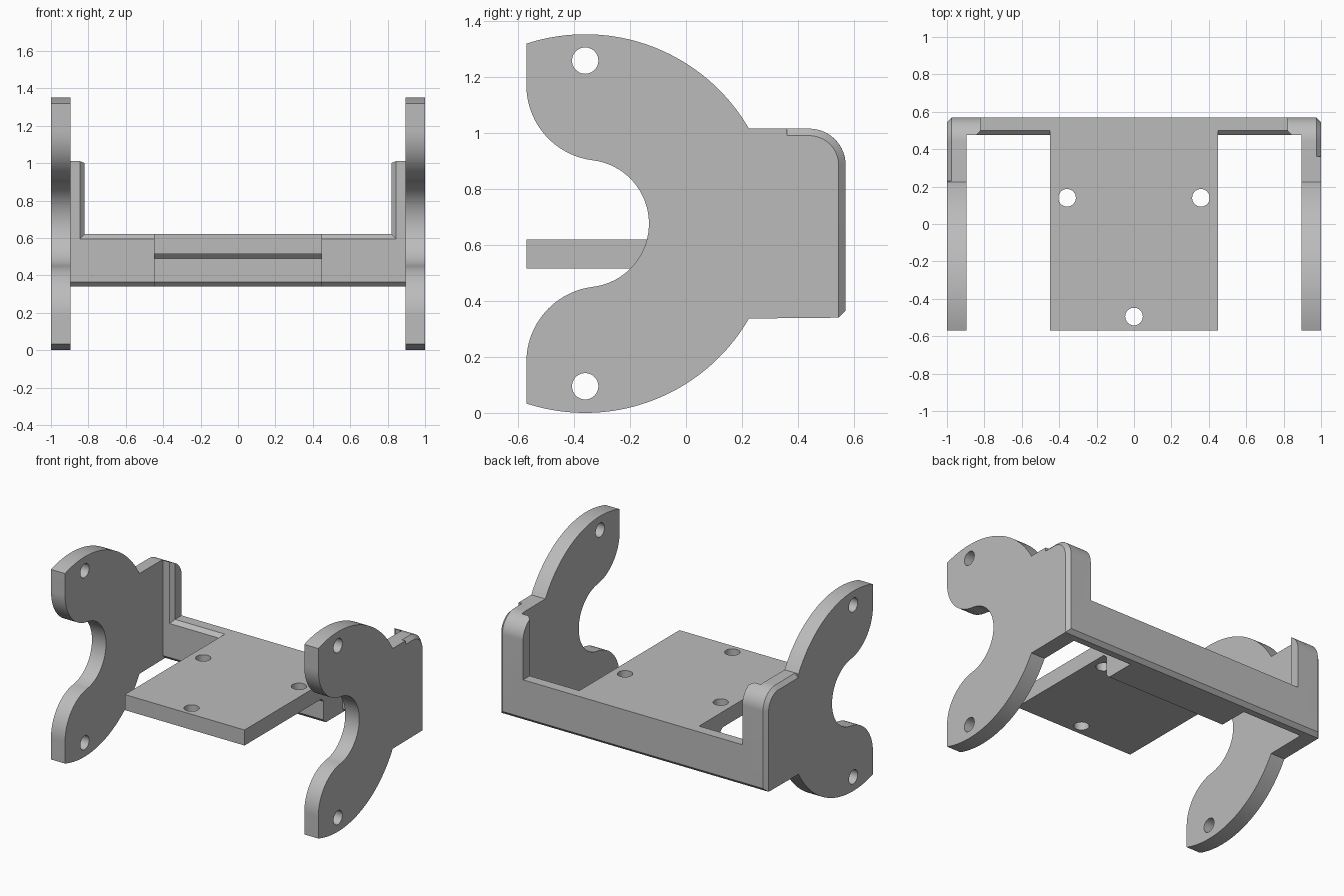
import bpy, bmesh
from math import radians, cos, sin

if "Cube" in bpy.data.objects:
    bpy.data.objects.remove(bpy.data.objects["Cube"], do_unlink=True)

grey = bpy.data.materials.new("plain_grey")
grey.use_nodes = True
grey.diffuse_color = (0.5, 0.5, 0.5, 1)
grey.node_tree.nodes["Principled BSDF"].inputs["Base Color"].default_value = (0.5, 0.5, 0.5, 1)

CH = 0.025                    # chamfer size
BACK, FRONT = 0.57, -0.57     # y limits
MID = 0.676                   # height of the symmetry line of the side plates
TOP, BOTTOM = 1.015, 0.34     # rear block of the side plates
WALL = BACK - 0.095           # front face of the rear wall
HOLE = 0.047


def arc(cy, cz, r, a0, a1, n=24):
    """Points on an arc in the y-z plane, angles in degrees."""
    steps = [radians(a0 + (a1 - a0) * i / n) for i in range(n + 1)]
    return [(cy + r * cos(a), cz + r * sin(a)) for a in steps]


def loft(name, layers):
    """Solid through matching y-z outlines, each placed at its own x."""
    bm = bmesh.new()
    rings = [[bm.verts.new((x, y, z)) for y, z in pts] for x, pts in layers]
    bm.faces.new(rings[0])
    bm.faces.new(rings[-1])
    for a, b in zip(rings, rings[1:]):
        for i in range(len(a)):
            j = (i + 1) % len(a)
            bm.faces.new((a[i], a[j], b[j], b[i]))
    bmesh.ops.remove_doubles(bm, verts=bm.verts, dist=1e-5)
    bmesh.ops.recalc_face_normals(bm, faces=bm.faces)
    mesh = bpy.data.meshes.new(name)
    bm.to_mesh(mesh)
    bm.free()
    obj = bpy.data.objects.new(name, mesh)
    bpy.context.collection.objects.link(obj)
    mesh.materials.append(grey)
    return obj


def activate(obj):
    bpy.ops.object.select_all(action='DESELECT')
    obj.select_set(True)
    bpy.context.view_layer.objects.active = obj


def drill(obj, place, rotation=(0, 0, 0)):
    """Cut one round hole through a part."""
    bpy.ops.mesh.primitive_cylinder_add(vertices=40, radius=HOLE, depth=0.5,
                                        location=place, rotation=rotation)
    cutter = bpy.context.object
    cutter.hide_render = True
    cutter.data.materials.append(grey)
    activate(obj)
    mod = obj.modifiers.new("hole", 'BOOLEAN')
    mod.operation, mod.solver, mod.object = 'DIFFERENCE', 'EXACT', cutter
    bpy.ops.object.modifier_apply(modifier=mod.name)
    bpy.data.objects.remove(cutter, do_unlink=True)


def smooth(obj):
    activate(obj)
    bpy.ops.object.shade_smooth_by_angle(angle=radians(25))


def plate_outline(step, inset):
    """Side plate outline; the rear edge is pulled in by inset behind step."""
    rear = [(step, TOP), (step, TOP - inset)]
    rear += arc(0.44, 0.885, 0.13 - inset, 90, 0, 16)
    low = BOTTOM if inset else BOTTOM + CH
    rear += [(BACK - inset, low), (BACK - CH, BOTTOM)]
    return (arc(-0.36, MID, MID, 108.1, 30.1, 40) + rear
            + arc(-0.36, MID, MID, -30.1, -108.1, 40)
            + arc(-0.30, 0.182, 0.27, 180, 96.9)
            + arc(-0.36, MID, 0.2276, -83.1, 83.1, 40)
            + arc(-0.30, 1.17, 0.27, -96.9, -180))


def post_outline(front):
    a0 = {WALL: 74.4, WALL + CH: 62.5}[front]
    return [(front, 0.595)] + arc(0.44, 0.885, 0.13, a0, 0, 16) + [(BACK, 0.595)]


# Side plates and corner posts
for side, sx, step in (("left", 1, 0.36), ("right", -1, 0.23)):
    plate = loft(side + "_side_plate", [
        (sx * 0.895, plate_outline(step, 0)),
        (sx * (1 - CH), plate_outline(step, 0)),
        (sx * 1.0, plate_outline(step, CH))])
    for z in (1.258, 0.095):
        drill(plate, (sx * 0.95, -0.36, z), (0, radians(90), 0))
    smooth(plate)

    post = loft(side + "_corner_post", [
        (sx * 0.82, post_outline(WALL + CH)),
        (sx * (0.82 + CH), post_outline(WALL)),
        (sx * 0.895, post_outline(WALL))])
    smooth(post)

# Rear cross bar with chamfered edges
bar = [(WALL + CH, BOTTOM), (BACK - CH, BOTTOM), (BACK, BOTTOM + CH), (BACK, 0.62),
       (WALL + CH, 0.62), (WALL, 0.62 - CH), (WALL, BOTTOM + CH)]
loft("rear_bar", [(-0.895, bar), (0.895, bar)])

# Rib below the shelf, blended into it by a small slope
rib = [(0.275, BOTTOM + CH), (0.275 + CH, BOTTOM), (0.5, BOTTOM), (0.5, 0.515),
       (0.275 - CH, 0.515), (0.275, 0.515 - CH)]
loft("shelf_rib", [(-0.448, rib), (0.448, rib)])

# Flat shelf with three holes
slab = [(FRONT, 0.515), (0.5, 0.515), (0.5, 0.62), (FRONT, 0.62)]
shelf = loft("shelf", [(-0.448, slab), (0.448, slab)])
for x, y in ((-0.358, 0.14), (0.358, 0.14), (0, -0.495)):
    drill(shelf, (x, y, 0.57))
smooth(shelf)
